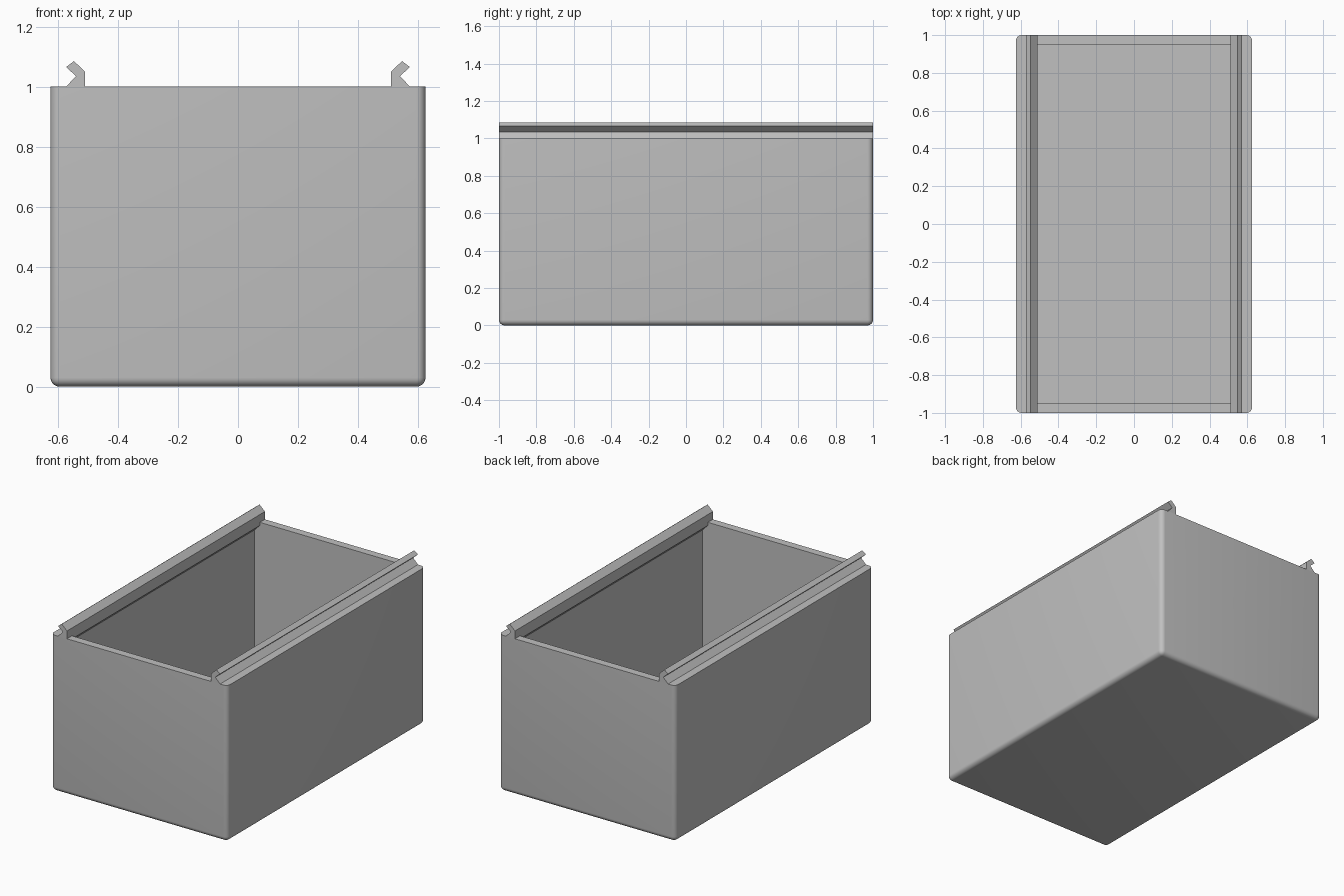
import bpy
import bmesh
from math import radians

cube = bpy.data.objects.get("Cube")
if cube:
    bpy.data.objects.remove(cube, do_unlink=True)

HALF_X, HALF_Y, HEIGHT = 0.625, 1.0, 1.0
WALL, FLOOR, RADIUS = 0.05, 0.05, 0.03

grey = bpy.data.materials.new("light grey plastic")
grey.use_nodes = True
colour = (0.53, 0.53, 0.53, 1)
grey.diffuse_color = colour
grey.node_tree.nodes["Principled BSDF"].inputs["Base Color"].default_value = colour


def make_object(name, bm):
    bmesh.ops.recalc_face_normals(bm, faces=bm.faces)
    mesh = bpy.data.meshes.new(name)
    bm.to_mesh(mesh)
    bm.free()
    mesh.materials.append(grey)
    obj = bpy.data.objects.new(name, mesh)
    bpy.context.collection.objects.link(obj)
    return obj


def extrude_profile(name, profile, half_length):
    """Closed x-z profile swept along y."""
    bm = bmesh.new()
    face = bm.faces.new([bm.verts.new((x, -half_length, z)) for x, z in profile])
    swept = bmesh.ops.extrude_face_region(bm, geom=[face])["geom"]
    moved = [v for v in swept if isinstance(v, bmesh.types.BMVert)]
    bmesh.ops.translate(bm, verts=moved, vec=(0, 2 * half_length, 0))
    return make_object(name, bm)


# Box body: rounded upright and bottom edges, sharp rim
bm = bmesh.new()
bmesh.ops.create_cube(bm, size=1)
for v in bm.verts:
    v.co = (v.co.x * 2 * HALF_X, v.co.y * 2 * HALF_Y, (v.co.z + 0.5) * HEIGHT)
rounded = [e for e in bm.edges if min(v.co.z for v in e.verts) < 0.01]
bmesh.ops.bevel(bm, geom=rounded, offset=RADIUS, segments=6, profile=0.5,
                affect='EDGES')
box = make_object("box_body", bm)

# Cavity: the side walls thicken under the rails
half = [(0.55, FLOOR), (0.55, 0.94), (0.51, 0.98), (0.51, HEIGHT + 0.1)]
cavity = extrude_profile("cavity_cutter",
                         half + [(-x, z) for x, z in reversed(half)],
                         HALF_Y - WALL)
cut = box.modifiers.new("cavity", 'BOOLEAN')
cut.operation = 'DIFFERENCE'
cut.solver = 'EXACT'
cut.object = cavity
bpy.context.view_layer.objects.active = box
box.select_set(True)
bpy.ops.object.modifier_apply(modifier=cut.name)
bpy.data.objects.remove(cavity, do_unlink=True)
bpy.ops.object.shade_smooth_by_angle(angle=radians(30))

# Hooked lid rails along both long sides
hook = [(0.51, HEIGHT), (0.51, 1.05), (0.547, 1.085),
        (0.573, 1.065), (0.54, 1.035), (0.573, HEIGHT)]
for side, name in ((1, "left_rail"), (-1, "right_rail")):
    extrude_profile(name, [(side * x, z) for x, z in hook], HALF_Y)
